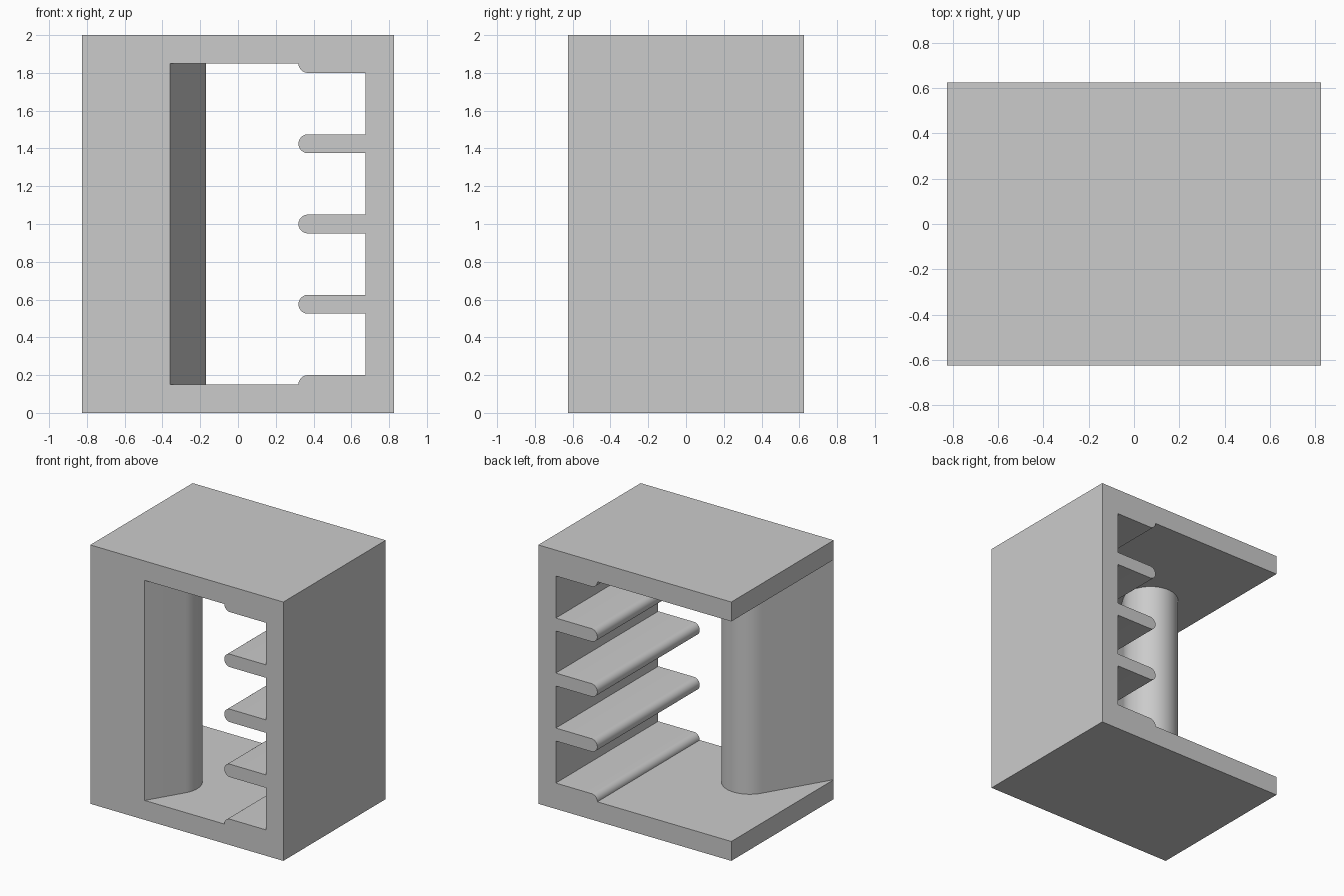
import bpy
import bmesh
from math import sin, cos, tan, radians
from mathutils import Vector

if "Cube" in bpy.data.objects:
    bpy.data.objects.remove(bpy.data.objects["Cube"], do_unlink=True)

# Overall sizes
W, D, H = 0.825, 0.625, 2.0      # half width, half depth, height
T = 0.15                         # wall and slab thickness
R = 0.05                         # shelf nose radius
NOSE = 0.37                      # x of the shelf nose centre

grey = bpy.data.materials.new("plain grey")
grey.use_nodes = True
colour = (0.6, 0.6, 0.6, 1)
grey.diffuse_color = colour
grey.node_tree.nodes["Principled BSDF"].inputs["Base Color"].default_value = colour


def arc(cx, cy, r, start, end, steps):
    """Points along an arc, angles in degrees."""
    angles = [radians(start + (end - start) * i / steps) for i in range(steps + 1)]
    return [(cx + r * cos(a), cy + r * sin(a)) for a in angles]


def extrude(name, points, offset):
    """Fill a closed outline and extrude it into a solid."""
    bm = bmesh.new()
    face = bm.faces.new([bm.verts.new(p) for p in points])
    result = bmesh.ops.extrude_face_region(bm, geom=[face], use_keep_orig=True)
    moved = [g for g in result["geom"] if isinstance(g, bmesh.types.BMVert)]
    bmesh.ops.translate(bm, verts=moved, vec=Vector(offset))
    bmesh.ops.recalc_face_normals(bm, faces=bm.faces)
    mesh = bpy.data.meshes.new(name)
    bm.to_mesh(mesh)
    bm.free()
    mesh.materials.append(grey)
    obj = bpy.data.objects.new(name, mesh)
    bpy.context.collection.objects.link(obj)
    bpy.ops.object.select_all(action="DESELECT")
    obj.select_set(True)
    bpy.context.view_layer.objects.active = obj
    bpy.ops.object.shade_smooth_by_angle(angle=radians(30))
    return obj


# Frame: base, side wall and top slab in one profile, with comb-like shelves
profile = [(-W, 0), (W, 0), (W, H), (-W, H), (-W, H - T)]
pitch = (H - 2 * T) / 4
inner = W - T
for i in range(4, -1, -1):
    z = T + i * pitch
    start = 180 if i == 4 else 90      # half shelves meet the slabs
    end = 180 if i == 0 else 270
    if i < 4:
        profile.append((inner, z + R))
    profile += arc(NOSE, z, R, start, end, 12)
    if i > 0:
        profile.append((inner, z - R))
profile.append((-W, T))
extrude("frame_with_shelves", [(x, -D, z) for x, z in profile], (0, 2 * D, 0))

# Slanted upright with a rounded inner end
lean = 59
front_edge = -0.36
half = (front_edge + W) / 2
radius = half * sin(radians(lean))
cx = -0.17 - radius
cy = -D + (cx + W - half) * tan(radians(lean))
outline = [(-W, -D), (front_edge, -D)]
outline += arc(cx, cy, radius, lean - 90, lean + 90, 32)
extrude("slanted_upright", [(x, y, T) for x, y in outline], (0, 0, H - 2 * T))
